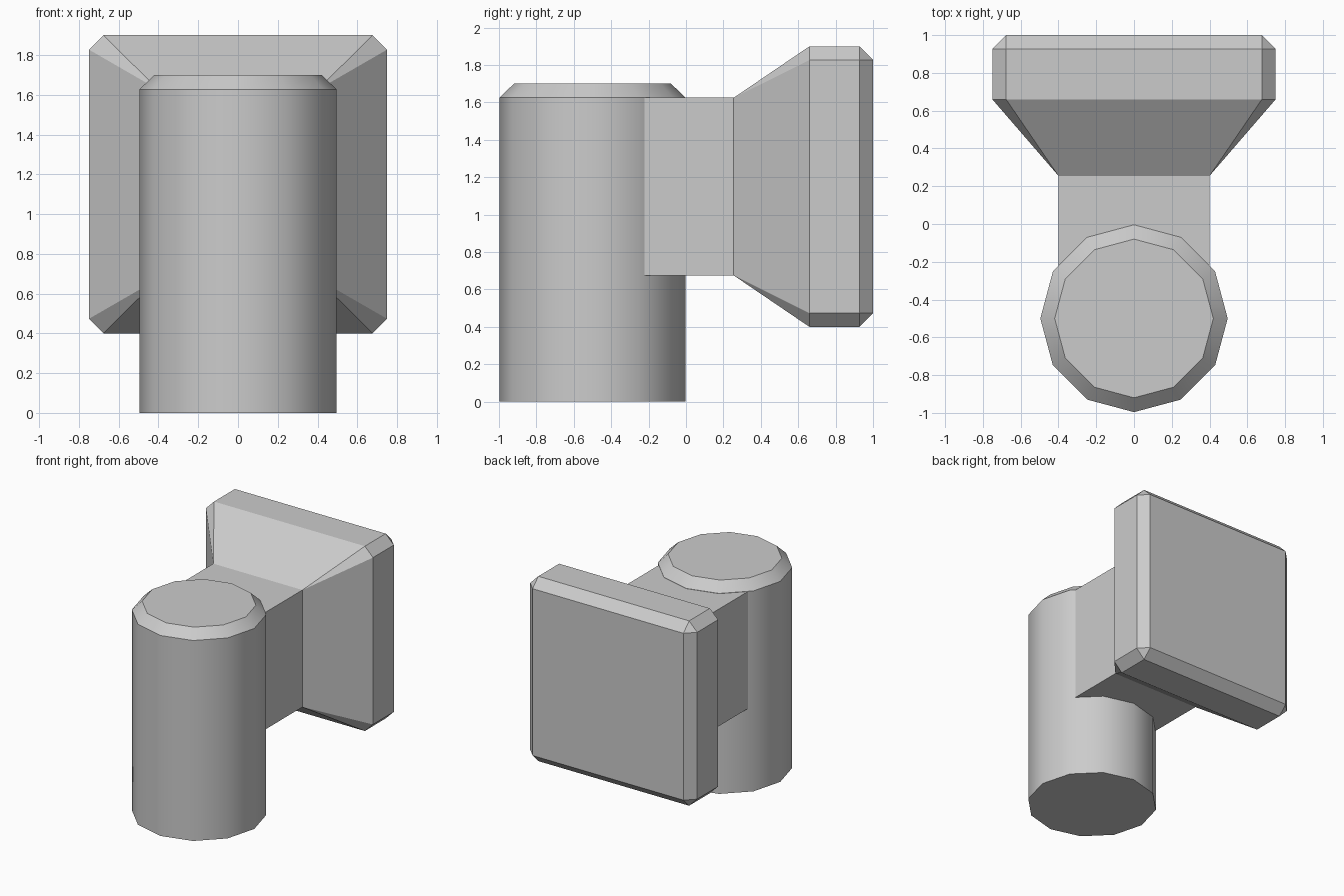
import bpy, bmesh, math

if "Cube" in bpy.data.objects:
    bpy.data.objects.remove(bpy.data.objects["Cube"])


def loft(name, rings, smooth=False):
    """Skin equal-length rings of points, cap both ends, weld collapsed corners."""
    bm = bmesh.new()
    loops = [[bm.verts.new(p) for p in ring] for ring in rings]
    for a, b in zip(loops, loops[1:]):
        n = len(a)
        for i in range(n):
            j = (i + 1) % n
            bm.faces.new((a[i], a[j], b[j], b[i]))
    bm.faces.new(loops[0][::-1])
    bm.faces.new(loops[-1])
    bmesh.ops.remove_doubles(bm, verts=bm.verts[:], dist=1e-4)
    bmesh.ops.recalc_face_normals(bm, faces=bm.faces[:])
    mesh = bpy.data.meshes.new(name)
    bm.to_mesh(mesh)
    bm.free()
    obj = bpy.data.objects.new(name, mesh)
    bpy.context.collection.objects.link(obj)
    if smooth:
        bpy.ops.object.select_all(action='DESELECT')
        obj.select_set(True)
        bpy.context.view_layer.objects.active = obj
        bpy.ops.object.shade_smooth_by_angle(angle=math.radians(35))
    return obj


def circle(r, z, cy=-0.5, n=12):
    return [(r * math.cos(2 * math.pi * i / n), cy + r * math.sin(2 * math.pi * i / n), z)
            for i in range(n)]


def section(y, hx, hz, cut=0.0, cz=1.15):
    """Rectangle in the xz plane at depth y, with its corners cut off."""
    pts = []
    for sx, sz in ((1, 1), (-1, 1), (-1, -1), (1, -1)):
        side = (sx * hx, y, cz + sz * (hz - cut))
        cap = (sx * (hx - cut), y, cz + sz * hz)
        pts += [side, cap] if sx * sz > 0 else [cap, side]
    return pts


# Upright post with a chamfered top rim
loft("post", [circle(0.496, 0), circle(0.496, 1.627), circle(0.42, 1.7)], smooth=True)

# Neck flaring out into a chamfered square plate
loft("neck_and_plate", [
    section(-0.3, 0.4, 0.475),
    section(0.255, 0.4, 0.475),
    section(0.66, 0.75, 0.75, 0.073),
    section(0.927, 0.75, 0.75, 0.073),
    section(1.0, 0.677, 0.677),
])
